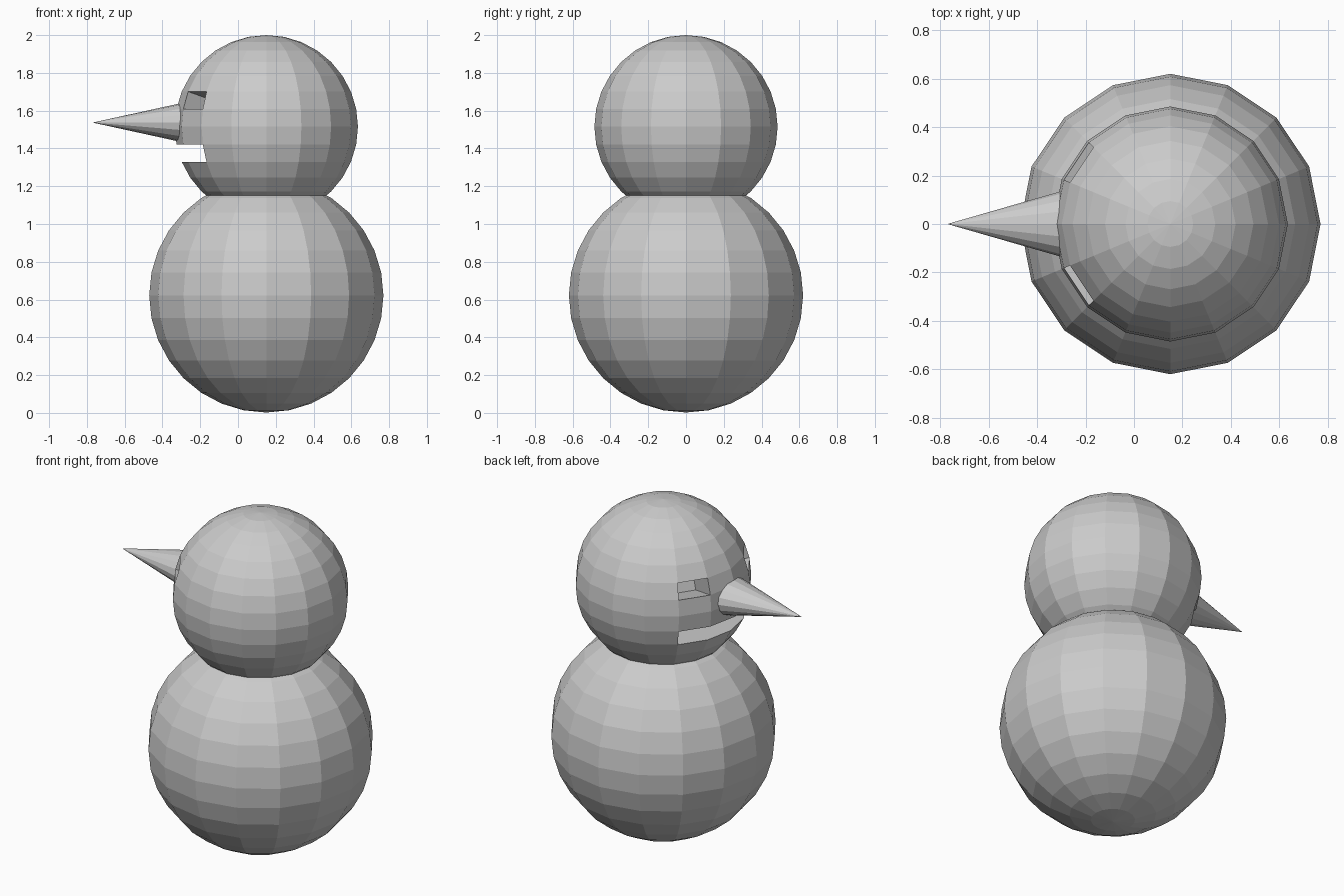
import bpy, bmesh, math
from mathutils import Vector, Matrix

cube = bpy.data.objects.get("Cube")
if cube:
    bpy.data.objects.remove(cube, do_unlink=True)

# Single plain colour
grey = bpy.data.materials.new("snow grey")
grey.use_nodes = True
colour = (0.6, 0.6, 0.6, 1)
grey.diffuse_color = colour
grey.node_tree.nodes["Principled BSDF"].inputs["Base Color"].default_value = colour

AXIS_X = 0.15


def finish(name, bm, location):
    bmesh.ops.recalc_face_normals(bm, faces=bm.faces)
    mesh = bpy.data.meshes.new(name)
    bm.to_mesh(mesh)
    bm.free()
    mesh.materials.append(grey)
    obj = bpy.data.objects.new(name, mesh)
    obj.location = location
    bpy.context.collection.objects.link(obj)
    return obj


def ball(radius):
    bm = bmesh.new()
    bmesh.ops.create_uvsphere(bm, u_segments=16, v_segments=16, radius=radius)
    return bm


def recess(bm, faces, offset):
    """Push a patch of faces inward, leaving walls around the opening."""
    result = bmesh.ops.extrude_face_region(bm, geom=faces)
    verts = [g for g in result["geom"] if isinstance(g, bmesh.types.BMVert)]
    bmesh.ops.translate(bm, verts=verts, vec=offset)
    old = [f for f in faces if f.is_valid]
    if old:
        bmesh.ops.delete(bm, geom=old, context="FACES")


def patch(bm, z_low, z_high, side_low, side_high):
    """Faces in a height band, by angle away from the nose direction (-x)."""
    found = []
    for f in bm.faces:
        c = f.calc_center_median()
        angle = math.degrees(math.atan2(c.y, -c.x))
        if z_low < c.z < z_high and side_low < angle < side_high:
            found.append(f)
    return found


# Body
finish("body", ball(0.62), (AXIS_X, 0, 0.622))

# Head with recessed mouth and eyes
head = ball(0.485)
recess(head, patch(head, -0.18, -0.1, -45, 45), Vector((0.25, 0, 0)))
for low, high in ((22.5, 45), (-45, -22.5)):
    eye = patch(head, 0.1, 0.18, low, high)
    eye[0].normal_update()
    recess(head, eye, eye[0].normal * -0.23)
finish("head", head, (AXIS_X, 0, 1.515))

# Nose, a slightly flattened cone pointing along -x
nose = bmesh.new()
bmesh.ops.create_cone(nose, cap_ends=True, segments=16, radius1=0.15,
                      radius2=0, depth=0.52)
bmesh.ops.rotate(nose, verts=nose.verts, cent=(0, 0, 0),
                 matrix=Matrix.Rotation(-math.pi / 2, 3, "Y"))
bmesh.ops.scale(nose, verts=nose.verts, vec=(1, 1, 0.76))
finish("nose", nose, (-0.51, 0, 1.537))
